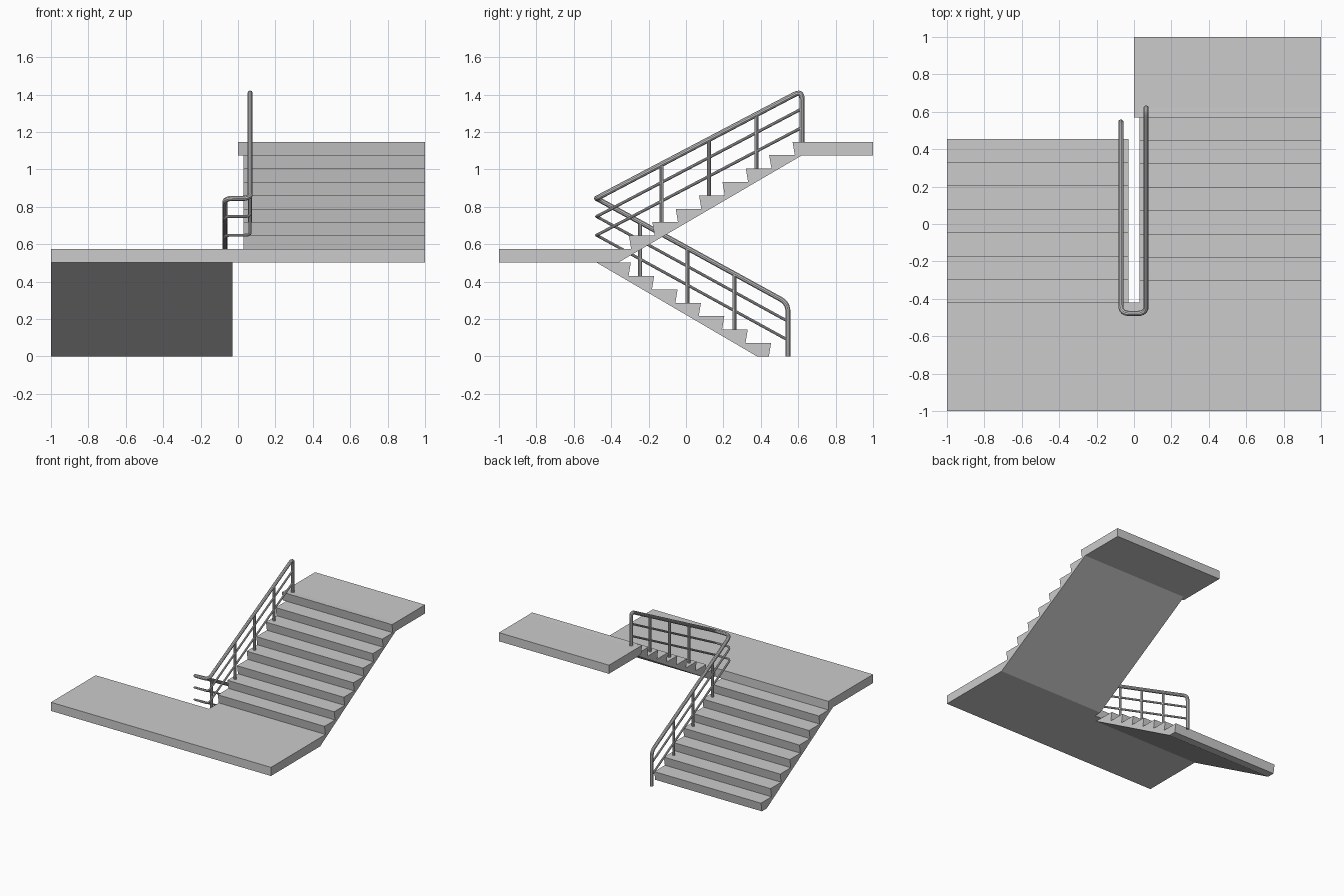
import bpy
import bmesh
from mathutils import Vector

if "Cube" in bpy.data.objects:
    bpy.data.objects.remove(bpy.data.objects["Cube"], do_unlink=True)


def material(name, value):
    mat = bpy.data.materials.new(name)
    mat.use_nodes = True
    colour = (value, value, value, 1)
    mat.diffuse_color = colour
    mat.node_tree.nodes["Principled BSDF"].inputs["Base Color"].default_value = colour
    return mat


concrete = material("concrete_grey", 0.6)

RISE, TREAD, SLANT = 0.0717, 0.125, 0.012
LANDING_Z, TOP_Z, SLAB = 0.574, 1.146, 0.071


def extrude_x(name, profile, x0, x1):
    """Solid from a (y, z) outline swept along x."""
    bm = bmesh.new()
    face = bm.faces.new([bm.verts.new((x0, y, z)) for y, z in profile])
    swept = bmesh.ops.extrude_face_region(bm, geom=[face])["geom"]
    verts = [v for v in swept if isinstance(v, bmesh.types.BMVert)]
    bmesh.ops.translate(bm, verts=verts, vec=(x1 - x0, 0, 0))
    bmesh.ops.recalc_face_normals(bm, faces=bm.faces[:])
    mesh = bpy.data.meshes.new(name)
    bm.to_mesh(mesh)
    bm.free()
    mesh.materials.append(concrete)
    obj = bpy.data.objects.new(name, mesh)
    bpy.context.collection.objects.link(obj)
    return obj


def stair_outline(y, z, direction, steps):
    """Zigzag of slanted risers and level treads, climbing along direction * y."""
    points = []
    for i in range(steps):
        nose = y + direction * TREAD * i
        points += [(nose + direction * SLANT, z + RISE * i), (nose, z + RISE * (i + 1))]
    return points


def rounded(points, radius):
    """Replace each inner corner of a path with a short curve."""
    pts = [Vector(p) for p in points]
    path = [pts[0]]
    for a, b, c in zip(pts, pts[1:], pts[2:]):
        start = b + (a - b).normalized() * radius
        end = b + (c - b).normalized() * radius
        for i in range(7):
            t = i / 6
            path.append(start * (1 - t) ** 2 + b * 2 * t * (1 - t) + end * t * t)
    return path + [pts[-1]]


def tube(name, path, radius):
    curve = bpy.data.curves.new(name, "CURVE")
    curve.dimensions = "3D"
    curve.bevel_depth = radius
    curve.bevel_resolution = 3
    curve.use_fill_caps = True
    spline = curve.splines.new("POLY")
    spline.points.add(len(path) - 1)
    for point, co in zip(spline.points, path):
        point.co = (*co, 1)
    curve.materials.append(concrete)
    obj = bpy.data.objects.new(name, curve)
    bpy.context.collection.objects.link(obj)
    bpy.ops.object.select_all(action="DESELECT")
    obj.select_set(True)
    bpy.context.view_layer.objects.active = obj
    bpy.ops.object.convert(target="MESH")
    bpy.ops.object.shade_smooth_by_angle()


# Landings
under = LANDING_Z - SLAB
extrude_x("middle_landing", [(-1, under), (-0.42, under), (-0.42, LANDING_Z), (-1, LANDING_Z)], -1, 1)
extrude_x("top_landing", [(0.582, TOP_Z - SLAB), (1, TOP_Z - SLAB), (1, TOP_Z), (0.57, TOP_Z)], 0, 1)

# Flights
lower = stair_outline(0.455, 0, -1, 7)
extrude_x("lower_flight", lower + [(-0.42, under), (-0.48, under), (0.38, 0)], -1, -0.03)
upper = stair_outline(-0.305, LANDING_Z, 1, 8)
extrude_x("upper_flight", [(-0.42, LANDING_Z)] + upper +
          [(0.62, TOP_Z), (0.62, TOP_Z - SLAB), (-0.36, under), (-0.42, under)], 0.03, 1)

# Handrail with its end posts
LEFT, RIGHT, TURN = -0.07, 0.065, -0.478
LOW_END, HIGH_END = 0.545, 0.62
RAIL_Z, DOWN, UP = 0.845, 0.548, 0.525


def rail_path(z, low_end, high_end):
    return [(LEFT, low_end, z - DOWN * (low_end - TURN)), (LEFT, TURN, z),
            (RIGHT, TURN, z), (RIGHT, high_end, z + UP * (high_end - TURN))]


path = [(LEFT, LOW_END, 0)] + rail_path(RAIL_Z, LOW_END, HIGH_END) + [(RIGHT, HIGH_END, TOP_Z)]
tube("handrail", rounded(path, 0.045), 0.014)

# Thin rails below the handrail
for name, z in (("upper_thin_rail", 0.748), ("lower_thin_rail", 0.648)):
    tube(name, rounded(rail_path(z, LOW_END, HIGH_END), 0.03), 0.008)

# Posts standing on the treads
for i in range(3):
    y = -0.245 + 0.252 * i
    tube("lower_post", [(LEFT, y, RISE * (6 - 2 * i)), (LEFT, y, RAIL_Z - DOWN * (y - TURN))], 0.011)
    y = -0.13 + 0.253 * i
    tube("upper_post", [(RIGHT, y, LANDING_Z + RISE * (2 + 2 * i)), (RIGHT, y, RAIL_Z + UP * (y - TURN))], 0.011)
